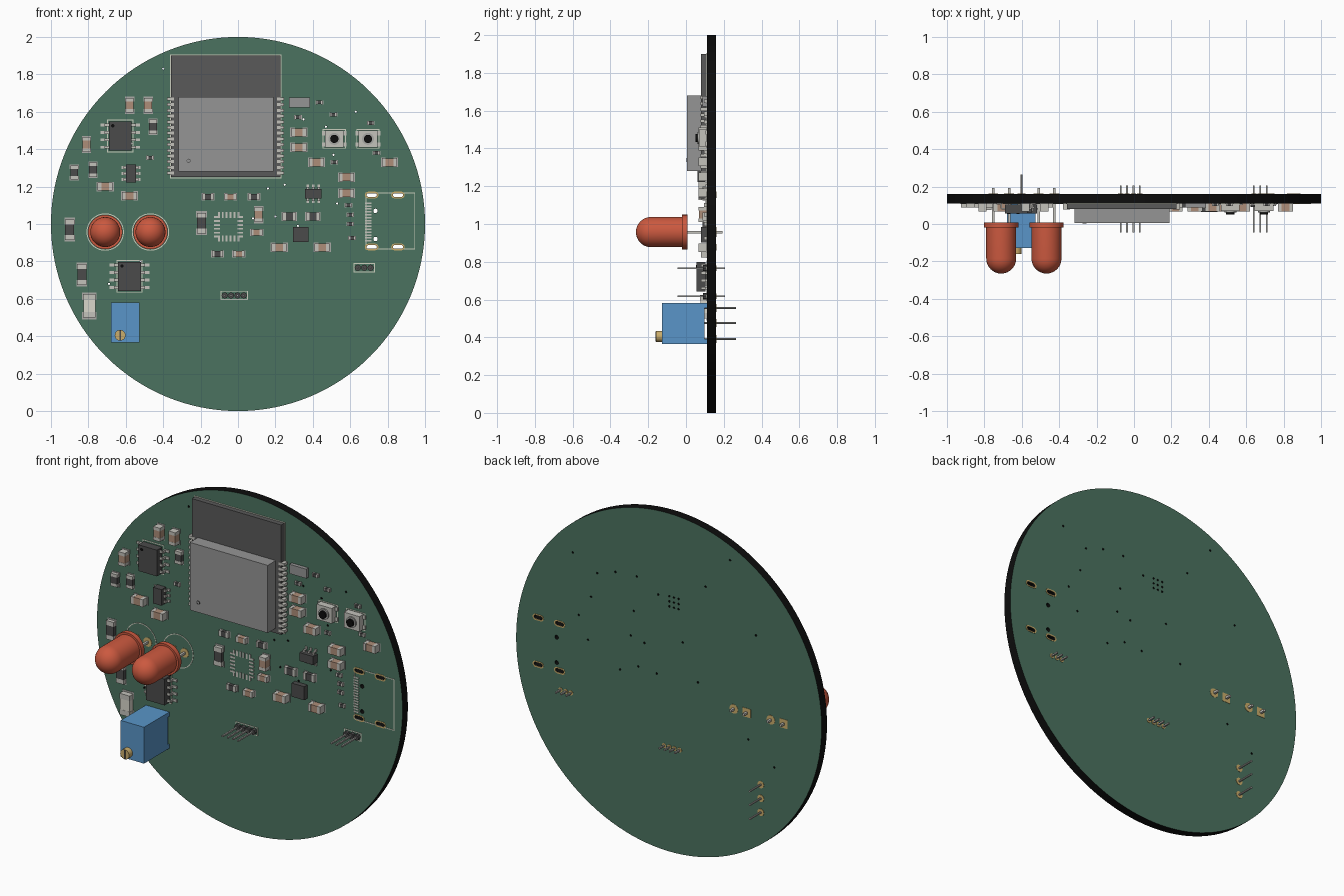
import bpy, bmesh, math

if "Cube" in bpy.data.objects:
    bpy.data.objects.remove(bpy.data.objects["Cube"])

F, B = 0.11, 0.16          # board front and back faces (y)
TAU = 2 * math.pi
mats = {}


def material(name, rgb):
    if name not in mats:
        mats[name] = bpy.data.materials.new(name)
        mats[name].diffuse_color = (*rgb, 1)
    return mats[name]


PAL = dict(green=(.07, .17, .115), black=(.004, .004, .004), dark=(.07, .07, .07), module=(.1, .1, .1),
           can=(.3, .3, .3), tin=(.55, .54, .5), tan=(.42, .27, .19), gold=(.6, .42, .15), red=(.6, .1, .05),
           blue=(.1, .3, .58), silk=(.6, .62, .52), white=(.7, .68, .6), lead=(.4, .4, .38))
parts = {}                 # name -> (bmesh, colour)


def part(name, colour):
    if name not in parts:
        parts[name] = (bmesh.new(), colour)
    return parts[name][0]


def prism(bm, pts, y0, y1):
    a = [bm.verts.new((x, y0, z)) for x, z in pts]
    b = [bm.verts.new((x, y1, z)) for x, z in pts]
    bm.faces.new(a)
    bm.faces.new(b[::-1])
    for i in range(len(a)):
        j = (i + 1) % len(a)
        bm.faces.new((a[i], b[i], b[j], a[j]))


def box(bm, x, z, w, h, y0, y1):
    prism(bm, [(x + sx * w / 2, z + sz * h / 2) for sx, sz in ((-1, -1), (1, -1), (1, 1), (-1, 1))], y0, y1)


def cyl(bm, x, z, r, y0, y1, n=16):
    prism(bm, [(x + r * math.cos(TAU * i / n), z + r * math.sin(TAU * i / n)) for i in range(n)], y0, y1)


def capsule(bm, x, z, w, h, y0, y1, n=8):
    pts = []
    for side in (0, 1):
        for i in range(n + 1):
            a = -math.pi / 2 + math.pi * (i / n + side)
            pts.append((x + (w - h) / 2 * (1 - 2 * side) + h / 2 * math.cos(a), z + h / 2 * math.sin(a)))
    prism(bm, pts, y0, y1)


def frame(bm, x, z, w, h, t=.005, y=F - .002):
    for s in (-1, 1):
        box(bm, x + s * w / 2, z, t, h + t, y, F)
        box(bm, x, z + s * h / 2, w - t, t, y, F)


def lathe(bm, x, z, prof, n=32, closed=False):
    rings = []
    for r, y in prof:
        k = 1 if r == 0 else n
        rings.append([bm.verts.new((x + r * math.cos(TAU * i / n), y, z + r * math.sin(TAU * i / n))) for i in range(k)])
    pairs = list(zip(rings, rings[1:])) + ([(rings[-1], rings[0])] if closed else [])
    for p, q in pairs:
        for i in range(n):
            j = (i + 1) % n
            loop = [p[i % len(p)], p[j % len(p)], q[j % len(q)], q[i % len(q)]]
            bm.faces.new(list(dict.fromkeys(loop)))


# Board, drilled with vias and connector slots
cyl(part("board", "green"), 0, 1, 1, F, B, 128)
cut = part("drill_cutter", "black")
vias = [(.63, 1.60), (.47, 1.52), (.35, 1.56), (.21, 1.57), (.07, 1.50), (.51, 1.37), (.59, 1.24), (.53, 1.11),
        (.23, 1.36), (.25, 1.21), (.16, 1.19), (.32, .99), (.20, 1.04), (.08, 1.03), (-.09, 1.26), (-.24, 1.63),
        (-.40, 1.83), (-.57, 1.43), (-.52, .80), (-.69, .68), (-.19, 1.05)]
vias += [(-.033 + .03 * i, 1.48 + .03 * j) for i in (-1, 0, 1) for j in (-1, 0, 1)]
for x, z in vias:
    cyl(cut, x, z, .006, F - .1, B + .1, 8)
for z in (1.07, .92):
    cyl(cut, .735, z, .012, F - .1, B + .1, 12)
for x in (.715, .855):
    for z in (1.155, .877):
        capsule(cut, x, z, .055, .02, F - .1, B + .1)
        for y0, y1 in ((F - .002, F), (B, B + .002)):
            capsule(part("slot_pads", "gold"), x, z, .072, .036, y0, y1)

# Bare connector footprint
for i in range(14):
    box(part("connector_pads", "tin"), .697, .91 + i * .0155, .035, .008, F - .002, F)
silk = part("printed_outlines", "silk")
frame(silk, .815, 1.016, .26, .30)

# Bare square chip footprint
for i in range(6):
    o = (i - 2.5) * .021
    for s in (-1, 1):
        box(part("square_chip_pads", "tin"), -.05 + o, .985 + s * .062, .01, .032, F - .003, F)
        box(part("square_chip_pads", "tin"), -.05 + s * .062, .985 + o, .032, .01, F - .003, F)


# Two-terminal chips: body, end caps and solder pads
def chip(kind, colour, x, z, length, width, top, vertical):
    def seg(bm, o, l, w, y0, y1):
        if vertical:
            box(bm, x, z + o, w, l, y0, y1)
        else:
            box(bm, x + o, z, l, w, y0, y1)
    e = length * .24
    seg(part(kind + "_bodies", colour), 0, length - 2 * e, width * .97, top + .001, F)
    for s in (-1, 1):
        seg(part(kind + "_end_caps", "tin"), s * (length - e) / 2, e, width, top, F)
        seg(part("chip_solder_pads", "lead"), s * length * .42, length * .32, width * 1.15, F - .002, F)


for x, z in ((-.58, 1.635), (-.48, 1.635), (-.81, 1.425), (.11, 1.05)):
    chip("capacitor", "tan", x, z, .08, .044, .067, True)
for x, z in ((-.71, 1.2), (-.58, 1.15), (.325, 1.49), (.325, 1.41), (.42, 1.33), (.58, 1.25), (.58, 1.165),
             (.81, 1.33), (.22, .875), (.45, .875)):
    chip("capacitor", "tan", x, z, .08, .044, .067, False)
for x, z in ((-.04, 1.145), (.10, .955), (.005, .84)):
    chip("capacitor", "tan", x, z, .062, .034, .08, False)
for x, z in ((-.455, 1.52), (-.875, 1.275), (-.775, 1.29)):
    chip("resistor", "dark", x, z, .075, .043, .088, True)
for x, z in ((.275, 1.04), (.40, 1.04)):
    chip("resistor", "dark", x, z, .072, .043, .088, False)
for x, z in ((-.16, 1.145), (.085, 1.145), (-.11, .84)):
    chip("resistor", "dark", x, z, .06, .034, .09, False)
for x, z in ((-.90, .97), (-.835, .73), (-.195, 1.005)):
    chip("resistor", "dark", x, z, .11, .05, .087, True)
for x, z in ((-.47, 1.355), (.435, 1.65), (.51, 1.585), (.32, 1.57), (.71, 1.54), (.74, 1.38), (.515, 1.33),
             (.59, 1.10), (.60, 1.05), (.60, 1.0), (.61, .925)):
    chip("resistor", "dark", x, z, .036, .02, .095, False)
chip("flat_diode", "white", -.795, .562, .125, .066, .075, True)


# Leaded chips with bent legs
def leaded(x, z, w, h, top, reach, offsets, leg_w, sideways=False):
    box(part("chip_bodies", "dark"), x, z, w, h, top, F - .006)
    half = (h if sideways else w) / 2
    mid = (top + F) / 2
    legs = part("chip_legs", "tin")
    for s in (-1, 1):
        for o in offsets:
            for d0, d1, y0, y1 in ((half, half + reach * .4, mid - .004, mid + .004),
                                   (half + reach * .3, half + reach * .5, mid, F),
                                   (half + reach * .4, half + reach, F - .007, F)):
                c, l = s * (d0 + d1) / 2, d1 - d0
                if sideways:
                    box(legs, x + o, z + c, leg_w, l, y0, y1)
                else:
                    box(legs, x + c, z + o, l, leg_w, y0, y1)


for x, z in ((-.63, 1.47), (-.58, .72)):
    leaded(x, z, .122, .155, .055, .045, [(i - 1.5) * .04 for i in range(4)], .015)
    cyl(part("chip_dots", "black"), x - .04, z + .055, .009, .054, .056)
    frame(silk, x, z, .135, .17)
leaded(-.572, 1.27, .055, .095, .062, .024, (-.032, 0, .032), .014)
leaded(.402, 1.161, .09, .05, .065, .024, (-.03, 0, .03), .014, True)
box(part("small_chip", "dark"), .336, .943, .082, .08, .08, F)
box(part("crystal", "can"), .33, 1.65, .112, .055, .088, F)

# Radio module: carrier, edge pads, metal can
box(part("module_carrier", "module"), -.066, 1.575, .585, .65, .08, F)
frame(silk, -.066, 1.575, .592, .657)
box(part("module_can", "can"), -.064, 1.48, .51, .4, .005, .08)
lathe(part("module_can_mark", "dark"), -.264, 1.338, [(.008, .005), (.011, .005), (.011, .003), (.008, .003)], 20, True)
for i in range(14):
    for s in (-1, 1):
        box(part("module_pads", "tin"), -.066 + s * .294, 1.272 + i * .0305, .038, .016, .078, F)

# Push switches
for x in (.515, .695):
    box(part("switch_bases", "tin"), x, 1.455, .1, .09, .07, F)
    frame(silk, x, 1.455, .12, .1)
    for s in (-1, 1):
        for t in (-1, 1):
            box(part("switch_tabs", "tin"), x + s * .057, 1.455 + t * .03, .018, .022, F - .008, F)
    lathe(part("switch_collars", "lead"), x, 1.455, [(0, .062), (.032, .062), (.032, .07), (0, .07)], 24)
    cyl(part("switch_buttons", "black"), x, 1.455, .022, .05, .064, 24)

# Red lamps: domed lens, flange, leads and pads
dome = [(.08 * math.sin(a), -.185 - .08 * math.cos(a)) for a in [math.pi / 2 * i / 8 for i in range(1, 9)]]
for x in (-.71, -.468):
    lathe(part("lamp_lenses", "red"), x, .957, [(0, -.265)] + dome + [(.08, -.02), (.092, -.02), (.092, .008), (0, .008)], 40)
    lathe(silk, x, .957, [(.095, F), (.1, F), (.1, F - .002), (.095, F - .002)], 40, True)
    for s in (-1, 1):
        box(part("lamp_leads", "tin"), x + s * .042, .957, .013, .013, .005, .192)
        for y0, y1 in ((F - .002, F), (B, B + .002)):
            if s < 0:
                box(part("lamp_pads", "gold"), x - .042, .957, .052, .052, y0, y1)
            else:
                cyl(part("lamp_pads", "gold"), x + .042, .957, .027, y0, y1, 24)

# Blue trimmer with slotted screw and three pins
box(part("trimmer_body", "blue"), -.603, .473, .153, .215, -.127, .098)
cyl(part("trimmer_screw", "gold"), -.63, .405, .029, -.16, -.127, 24)
box(part("trimmer_slot", "dark"), -.63, .405, .009, .054, -.1615, -.159)
for s in (-1, 1):
    box(part("trimmer_feet", "blue"), -.603, .473 + s * .095, .153, .025, .098, F)
for z in (.556, .475, .392):
    cyl(part("trimmer_pins", "lead"), -.602, z, .006, .09, .265, 10)
    cyl(part("trimmer_pads", "gold"), -.602, z, .021, B, B + .002, 20)

# Pin headers
for x, z, n in ((-.02, .618, 4), (.675, .766, 3)):
    for i in range(n):
        px = x + (i - (n - 1) / 2) * .034
        capsule(part("header_housings", "dark"), px, z, .034, .034, .09, F, 4)
        box(part("header_pins", "lead"), px, z, .009, .009, -.045, .207)
        cyl(part("header_pads", "gold"), px, z, .014, B, B + .002, 16)
    frame(silk, x, z, n * .034 + .006, .045)

# Turn the collected parts into objects
objs = {}
for name, (bm, colour) in parts.items():
    bmesh.ops.recalc_face_normals(bm, faces=bm.faces[:])
    me = bpy.data.meshes.new(name)
    bm.to_mesh(me)
    bm.free()
    me.materials.append(material(colour, PAL[colour]))
    ob = objs[name] = bpy.data.objects.new(name, me)
    bpy.context.collection.objects.link(ob)


def activate(ob):
    bpy.ops.object.select_all(action='DESELECT')
    ob.select_set(True)
    bpy.context.view_layer.objects.active = ob


# Drill board and slot pads, blacken the board's edge and hole walls
for name in ("board", "slot_pads"):
    activate(objs[name])
    m = objs[name].modifiers.new("drill", 'BOOLEAN')
    m.operation, m.solver, m.object = 'DIFFERENCE', 'EXACT', objs["drill_cutter"]
    bpy.ops.object.modifier_apply(modifier="drill")
bpy.data.objects.remove(objs.pop("drill_cutter"))
me = objs["board"].data
while len(me.materials) < 2:
    me.materials.append(None)
me.materials[0], me.materials[1] = mats["green"], material("black", PAL["black"])
for p in me.polygons:
    p.material_index = 1 if abs(p.normal.y) < .5 else 0
for name in ("board", "lamp_lenses", "trimmer_screw", "trimmer_pins", "switch_collars", "switch_buttons"):
    activate(objs[name])
    bpy.ops.object.shade_smooth_by_angle(angle=math.radians(35))

for m in bpy.data.materials:
    if m.users and not m.is_grease_pencil:
        m.use_nodes = True
        m.node_tree.nodes["Principled BSDF"].inputs["Base Color"].default_value = m.diffuse_color
